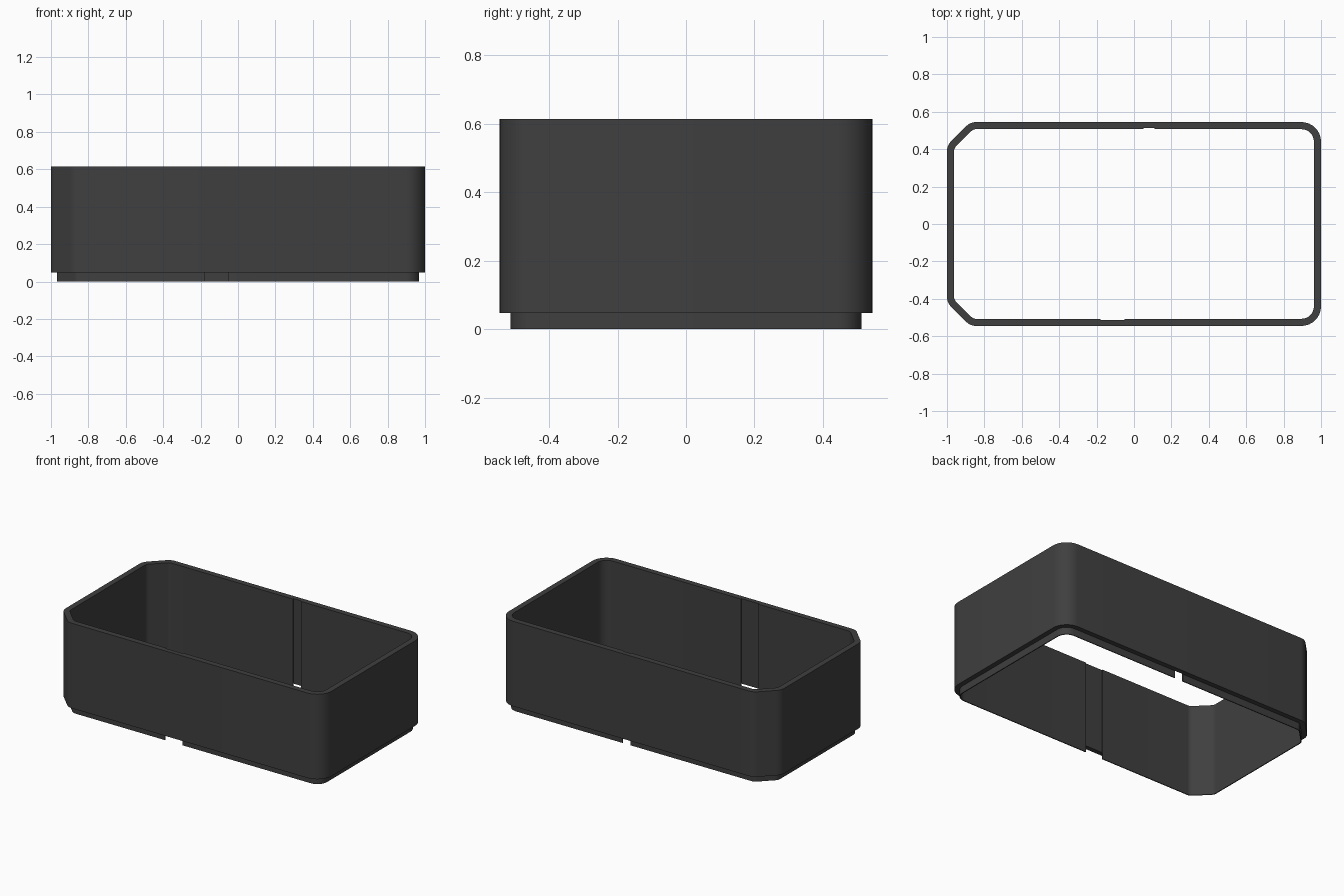
import bpy, bmesh
from math import pi, cos, sin, tan, radians

if "Cube" in bpy.data.objects:
    bpy.data.objects.remove(bpy.data.objects["Cube"])

HX, HY, TOP, STEP = 1.0, 0.545, 0.615, 0.047
LIP, INNER = 0.032, 0.038          # inward offsets of lip face and inner face


def fillet(pts, radii, seg=8):
    """Round every corner of a counter-clockwise convex polygon."""
    from mathutils import Vector
    out = []
    n = len(pts)
    for i, r in enumerate(radii):
        p = Vector(pts[i])
        a = (Vector(pts[i - 1]) - p).normalized()
        b = (Vector(pts[(i + 1) % n]) - p).normalized()
        half = a.angle(b) / 2
        centre = p + (a + b).normalized() * (r / sin(half))
        start = p + a * (r / tan(half)) - centre
        sweep = pi - 2 * half
        for k in range(seg + 1):
            t = sweep * k / seg
            out.append((centre.x + start.x * cos(t) - start.y * sin(t),
                        centre.y + start.x * sin(t) + start.y * cos(t)))
    return out


def outline(d):
    """Plan outline moved inward by d: two round and two chamfered corners."""
    x, y, c = HX - d, HY - d, 0.125 - d * (2 - 2 ** 0.5)
    pts = [(x, -y), (x, y), (c - x, y), (-x, y - c), (-x, c - y), (c - x, -y)]
    big, small = 0.105 - d, 0.075 - d
    return fillet(pts, [big, big, small, small, small, small])


# Wall: closed cross-section swept around the outline
section = [(0, STEP), (0, TOP), (INNER, TOP), (INNER, 0), (LIP, 0), (LIP, STEP)]
bm = bmesh.new()
rings = [[bm.verts.new((x, y, z)) for x, y in outline(d)] for d, z in section]
n = len(rings[0])
for i, ring in enumerate(rings):
    nxt = rings[(i + 1) % len(rings)]
    for j in range(n):
        k = (j + 1) % n
        bm.faces.new((ring[j], ring[k], nxt[k], nxt[j]))
bmesh.ops.recalc_face_normals(bm, faces=bm.faces)
mesh = bpy.data.meshes.new("box_wall")
bm.to_mesh(mesh)
bm.free()
wall = bpy.data.objects.new("box_wall", mesh)
bpy.context.collection.objects.link(wall)

mat = bpy.data.materials.new("dark_grey")
mat.diffuse_color = (0.05, 0.05, 0.05, 1)
mat.use_nodes = True
mat.node_tree.nodes["Principled BSDF"].inputs["Base Color"].default_value = mat.diffuse_color
mesh.materials.append(mat)


# Notches through the lip, continuing as shallow grooves up the inner wall
def notch(name, x0, x1, side):
    depth = HY - LIP + 0.001
    bpy.ops.mesh.primitive_cube_add(
        size=1, location=((x0 + x1) / 2, side * (depth - 0.05), 0.3))
    cutter = bpy.context.object
    cutter.name = name
    cutter.scale = (x1 - x0, 0.1, 1)
    cutter.hide_render = True
    cutter.hide_set(True)
    mod = wall.modifiers.new(name, 'BOOLEAN')
    mod.operation = 'DIFFERENCE'
    mod.solver = 'EXACT'
    mod.object = cutter


notch("front_notch_cutter", -0.18, -0.05, -1)
notch("back_notch_cutter", 0.05, 0.11, 1)

# Apply the cuts, then smooth the rounded corners
bpy.ops.object.select_all(action='DESELECT')
bpy.context.view_layer.objects.active = wall
wall.select_set(True)
for m in list(wall.modifiers):
    bpy.ops.object.modifier_apply(modifier=m.name)
bpy.ops.object.shade_smooth_by_angle(angle=radians(30))
for o in [o for o in bpy.data.objects if o.name.endswith("cutter")]:
    bpy.data.objects.remove(o)
